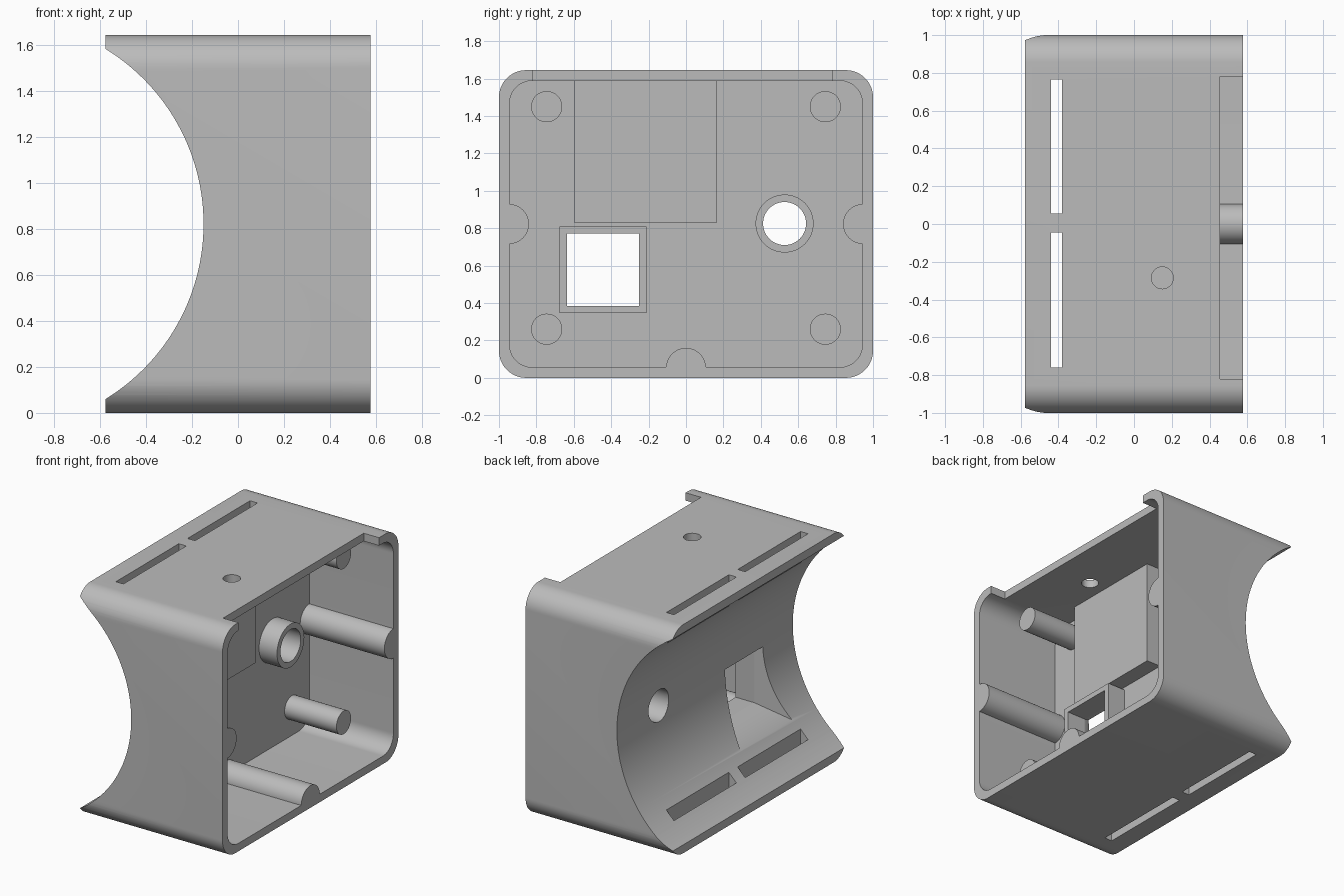
import bpy
import bmesh
from math import cos, sin, pi, radians

if "Cube" in bpy.data.objects:
    bpy.data.objects.remove(bpy.data.objects["Cube"], do_unlink=True)

# One plain grey plastic
grey = bpy.data.materials.new("grey_plastic")
grey.use_nodes = True
colour = (0.5, 0.5, 0.5, 1)
grey.diffuse_color = colour
grey.node_tree.nodes["Principled BSDF"].inputs["Base Color"].default_value = colour

# Main dimensions
HALF_X, HALF_Y, HEIGHT, WALL = 0.577, 1.0, 1.645, 0.057
MID = HEIGHT / 2
FLOOR = -0.093      # inner face of the back plate
EMBED = 0.003


def arc(cu, cv, r, start=0.0, end=2 * pi, steps=64):
    return [(cu + r * cos(start + (end - start) * i / steps),
             cv + r * sin(start + (end - start) * i / steps)) for i in range(steps + 1)]


def circle(cu, cv, r, steps=64):
    return arc(cu, cv, r, steps=steps)[:-1]


def rect(u0, u1, v0, v1):
    return [(u0, v0), (u1, v0), (u1, v1), (u0, v1)]


def rounded(u0, u1, v0, v1, r):
    corners = [(u1 - r, v1 - r), (u0 + r, v1 - r), (u0 + r, v0 + r), (u1 - r, v0 + r)]
    pts = []
    for i, (u, v) in enumerate(corners):
        pts += arc(u, v, r, i * pi / 2, (i + 1) * pi / 2, 16)
    return pts


def place(axis, u, v, d):
    return {"x": (d, u, v), "y": (u, d, v), "z": (u, v, d)}[axis]


def loft(name, first, last, a, b, axis="x"):
    """Solid between two matching outlines at depths a and b."""
    bm = bmesh.new()
    lo = [bm.verts.new(place(axis, u, v, a)) for u, v in first]
    hi = [bm.verts.new(place(axis, u, v, b)) for u, v in last]
    bm.faces.new(lo)
    bm.faces.new(hi)
    n = len(lo)
    for i in range(n):
        bm.faces.new((lo[i], lo[(i + 1) % n], hi[(i + 1) % n], hi[i]))
    bmesh.ops.recalc_face_normals(bm, faces=bm.faces)
    mesh = bpy.data.meshes.new(name)
    bm.to_mesh(mesh)
    bm.free()
    mesh.materials.append(grey)
    obj = bpy.data.objects.new(name, mesh)
    bpy.context.collection.objects.link(obj)
    return obj


def prism(name, pts, a, b, axis="x"):
    return loft(name, pts, pts, a, b, axis)


def cut(target, *cutters):
    for cutter in cutters:
        cutter.hide_render = True
        mod = target.modifiers.new("cut", "BOOLEAN")
        mod.operation, mod.solver, mod.object = "DIFFERENCE", "EXACT", cutter
        bpy.context.view_layer.objects.active = target
        bpy.ops.object.modifier_apply(modifier=mod.name)
        bpy.data.objects.remove(cutter, do_unlink=True)


# Window, button and flare outlines in the y-z plane
WIN_Y, WIN_Z, WIN = -0.443, 0.578, 0.193
BTN_Y, BTN_Z, BTN = 0.527, 0.825, 0.115


def square(half):
    return rect(WIN_Y - half, WIN_Y + half, WIN_Z - half, WIN_Z + half)


# Shell: rounded box, hollow from the right, saddle on the left
shell = prism("shell", rounded(-HALF_Y, HALF_Y, 0, HEIGHT, 0.145), -HALF_X, HALF_X)
cut(shell,
    prism("cavity", rounded(-HALF_Y + WALL, HALF_Y - WALL, WALL, HEIGHT - WALL, 0.12), FLOOR, 1),
    prism("saddle", circle(-1.044, MID, 0.894, 160), -1.5, 1.5, "y"),
    prism("lid_notch", rect(-0.82, 0.78, 1.57, 1.8), 0.455, 0.8),
    prism("button_hole", circle(BTN_Y, BTN_Z, BTN), -0.5, 0.1),
    prism("window_hole", square(WIN), -0.2, 0.1),
    loft("window_flare", square(0.41), square(WIN), -0.6, -0.1),
    prism("cable_hole", circle(0.15, -0.285, 0.058, 40), 1.5, 1.8, "z"))
# Strap slots, straight through from top to bottom
for y0, y1 in ((0.055, 0.765), (-0.76, -0.045)):
    cut(shell, prism("strap_slot", rect(-0.44, -0.38, y0, y1), -0.5, 2.5, "z"))

parts = [shell]

# Collars standing on the inner floor
button_collar = prism("button_collar", circle(BTN_Y, BTN_Z, 0.155), FLOOR - EMBED, 0.05)
cut(button_collar, prism("bore", circle(BTN_Y, BTN_Z, BTN), -0.5, 0.5))
window_collar = prism("window_collar", square(0.232), FLOOR - EMBED, 0.05)
cut(window_collar, prism("bore", square(WIN), -0.5, 0.5))
parts += [button_collar, window_collar]

# Raised pad reaching to the top wall
parts.append(prism("raised_pad", rect(-0.6, 0.165, 0.83, HEIGHT - WALL + EMBED),
                   FLOOR - EMBED, 0.022))

# Corner posts
for side, y in (("front", -0.745), ("back", 0.745)):
    for level, z in (("lower", 0.26), ("upper", 1.45)):
        parts.append(prism(f"{side}_{level}_post", circle(y, z, 0.083, 48),
                           FLOOR - EMBED, 0.32))

# Half-round screw ribs along the walls, flush with the rim
inner = HALF_Y - WALL
for name, y, z, start in (("front_rib", -inner - EMBED, MID, -pi / 2),
                          ("back_rib", inner + EMBED, MID, pi / 2),
                          ("bottom_rib", 0, WALL - EMBED, 0)):
    parts.append(prism(name, arc(y, z, 0.106, start, start + pi, 40),
                       FLOOR - EMBED, HALF_X))

# Smooth the curves, keep the edges crisp
bpy.ops.object.select_all(action="DESELECT")
for obj in parts:
    obj.select_set(True)
bpy.context.view_layer.objects.active = shell
bpy.ops.object.shade_smooth_by_angle(angle=radians(30))
